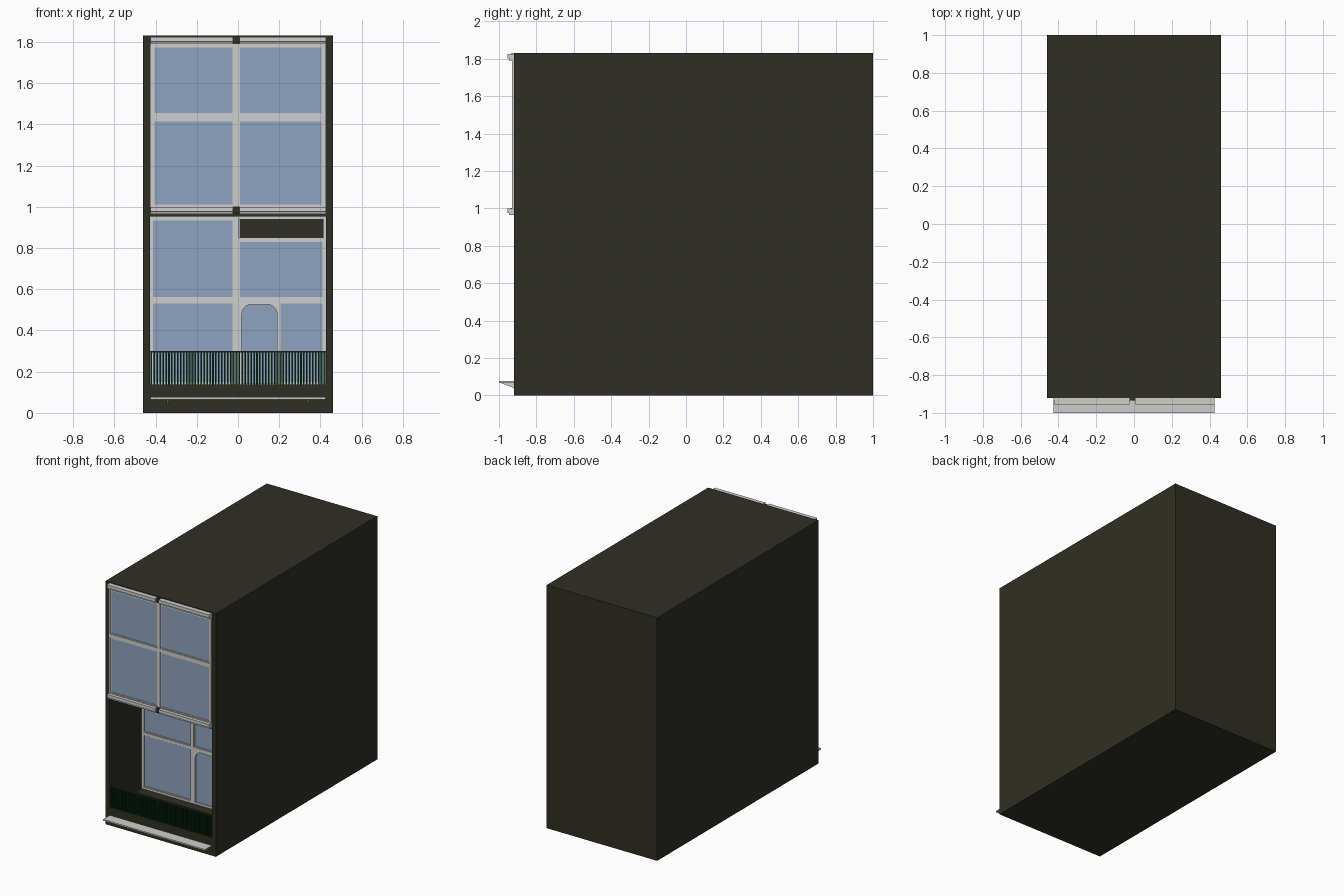
import bpy, bmesh, math

if "Cube" in bpy.data.objects:
    bpy.data.objects.remove(bpy.data.objects["Cube"])


def material(name, rgb):
    m = bpy.data.materials.new(name)
    m.diffuse_color = (*rgb, 1)
    m.use_nodes = True
    m.node_tree.nodes["Principled BSDF"].inputs["Base Color"].default_value = m.diffuse_color
    return m


DARK = material("dark wall", (0.028, 0.028, 0.018))
FRAME = material("pale grey frame", (0.62, 0.62, 0.61))
GLASS = material("blue glass", (0.27, 0.37, 0.53))
GREEN = material("dark green railing", (0.003, 0.032, 0.008))


def finish(bm, name, mat):
    bmesh.ops.recalc_face_normals(bm, faces=bm.faces)
    me = bpy.data.meshes.new(name)
    bm.to_mesh(me)
    bm.free()
    me.materials.append(mat)
    ob = bpy.data.objects.new(name, me)
    bpy.context.collection.objects.link(ob)
    return ob


def add_box(bm, x0, x1, y0, y1, z0, z1):
    vs = bmesh.ops.create_cube(bm, size=1)["verts"]
    for v in vs:
        v.co = (x1 if v.co.x > 0 else x0, y1 if v.co.y > 0 else y0,
                z1 if v.co.z > 0 else z0)


def boxes(name, mat, dims):
    bm = bmesh.new()
    for d in dims:
        add_box(bm, *d)
    return finish(bm, name, mat)


def prism(name, mat, pts, axis, a, b):
    """Extrude a profile: axis 'x' takes (y, z) points, axis 'y' takes (x, z)."""
    bm = bmesh.new()

    def loop(t):
        return [bm.verts.new((t, p, q) if axis == "x" else (p, t, q)) for p, q in pts]
    lo, hi = loop(a), loop(b)
    n = len(pts)
    bm.faces.new(lo)
    bm.faces.new(hi)
    for i in range(n):
        bm.faces.new((lo[i], lo[(i + 1) % n], hi[(i + 1) % n], hi[i]))
    return finish(bm, name, mat)


def ring(x0, x1, z0, z1, w, y0, y1):
    """Four boxes around a pane."""
    return [(x0, x0 + w, y0, y1, z0, z1), (x1 - w, x1, y0, y1, z0, z1),
            (x0 + w, x1 - w, y0, y1, z0, z0 + w), (x0 + w, x1 - w, y0, y1, z1 - w, z1)]


FRONT, BACK = -0.92, -0.52          # facade plane and rear wall of the balcony
W, IN = 0.46, 0.427                 # half widths: building, opening
FLOOR, CEIL, TOP = 0.13, 0.953, 1.83

# building block with a deep balcony recess in the front
bm = bmesh.new()


def rect(w, y, z0, z1):
    return [bm.verts.new(p) for p in ((-w, y, z0), (w, y, z0), (w, y, z1), (-w, y, z1))]


rear, face = rect(W, 1.0, 0, TOP), rect(W, FRONT, 0, TOP)
mouth, inner = rect(IN, FRONT, FLOOR, CEIL), rect(IN, BACK, FLOOR, CEIL)
bm.faces.new(rear)
bm.faces.new(inner)
for A, B in ((rear, face), (face, mouth), (mouth, inner)):
    for i in range(4):
        j = (i + 1) % 4
        bm.faces.new((A[i], A[j], B[j], B[i]))
finish(bm, "building_block", DARK)

# upper window: glass, mullions and stepped inner frames
boxes("upper_glass", GLASS, [(-0.42, 0.42, FRONT - 0.003, FRONT + 0.01, 0.97, 1.815)])
bars = [(-IN, -0.413, -0.931, FRONT, 0.965, 1.82), (0.413, IN, -0.931, FRONT, 0.965, 1.82),
        (-0.02, 0.003, -0.931, FRONT, 0.965, 1.82)]
for a, b in ((-0.413, -0.02), (0.003, 0.413)):
    bars += [(a, b, -0.931, FRONT, 0.965, 1.005), (a, b, -0.931, FRONT, 1.422, 1.448),
             (a, b, -0.931, FRONT, 1.78, 1.82)]
    for z0, z1 in ((1.005, 1.422), (1.448, 1.78)):
        bars += ring(a, b, z0, z1, 0.007, -0.927, FRONT)
boxes("upper_window_frame", FRAME, bars)

# stepped ledges above and below the upper window, parted by dark blocks
for label, z in (("lower", 0.965), ("upper", 1.79)):
    profile = [(FRONT, z), (-0.946, z), (-0.946, z + 0.010), (-0.955, z + 0.012),
               (-0.955, z + 0.035), (FRONT, z + 0.035)]
    for side, a, b in (("left", -0.424, -0.024), ("right", 0.007, 0.427)):
        prism(f"{label}_ledge_{side}", FRAME, profile, "x", a, b)
    boxes(f"{label}_ledge_divider", DARK, [(-0.024, 0.007, -0.935, FRONT, z, z + 0.037)])

# balcony window wall: glass
YF = BACK - 0.015
boxes("balcony_glass", GLASS, [(-0.424, 0.424, BACK - 0.004, BACK + 0.01, FLOOR, 0.95)])

# balcony window wall: frames
bars = [(-IN, -0.418, YF, BACK, FLOOR, CEIL), (0.416, IN, YF, BACK, FLOOR, CEIL),
        (-0.02, 0.004, YF, BACK, FLOOR, CEIL)]
for a, b in ((-0.418, -0.02), (0.004, 0.416)):
    bars += [(a, b, YF, BACK, 0.94, CEIL), (a, b, YF, BACK, 0.537, 0.557),
             (a, b, YF, BACK, FLOOR, FLOOR + 0.015)]
bars += [(0.004, 0.416, YF, BACK, 0.836, 0.848),
         (0.004, 0.018, YF, BACK, FLOOR, 0.537), (0.19, 0.2, YF, BACK, FLOOR, 0.537)]
for p in ((-0.418, -0.02, 0.557, 0.94), (-0.418, -0.02, 0.145, 0.537),
          (0.004, 0.416, 0.557, 0.836), (0.2, 0.416, 0.145, 0.537)):
    bars += ring(*p, 0.006, YF + 0.005, BACK)
boxes("balcony_window_frame", FRAME, bars)

# dark panel over the right-hand window
boxes("vent_panel", DARK, [(0.010, 0.412, YF + 0.004, BACK, 0.848, 0.94)])

# rounded top of the balcony door
arch = [(0.018, 0.537), (0.018, 0.475)]
for i in range(7):
    t = math.radians(90 * i / 6)
    arch.append((0.068 - 0.05 * math.cos(t), 0.477 + 0.05 * math.sin(t)))
arch += [(0.104, 0.527), (0.104, 0.537)]
prism("door_arch_left", FRAME, arch, "y", YF, BACK)
prism("door_arch_right", FRAME, [(0.208 - x, z) for x, z in arch], "y", YF, BACK)

# balcony railing with closely spaced slats
N = 60
pitch = 2 * IN / N
slats = [(-IN + (i + 0.2) * pitch, -IN + (i + 0.75) * pitch, FRONT + 0.002, FRONT + 0.012,
          FLOOR, 0.296) for i in range(N)]
boxes("railing_slats", GREEN, slats)
boxes("railing_rails", DARK, [(-IN, IN, FRONT, FRONT + 0.016, 0.294, 0.301),
                              (-IN, IN, FRONT, FRONT + 0.016, FLOOR, FLOOR + 0.007)])

# bottom shelf and its wedge brackets
boxes("bottom_shelf", FRAME, [(-0.425, 0.425, -1.0, FRONT, 0.066, 0.076)])
for side, x in (("left", -0.34), ("right", 0.338)):
    prism(f"shelf_bracket_{side}", FRAME, [(FRONT, 0.04), (FRONT, 0.066), (-0.99, 0.066)],
          "x", x - 0.006, x + 0.006)
